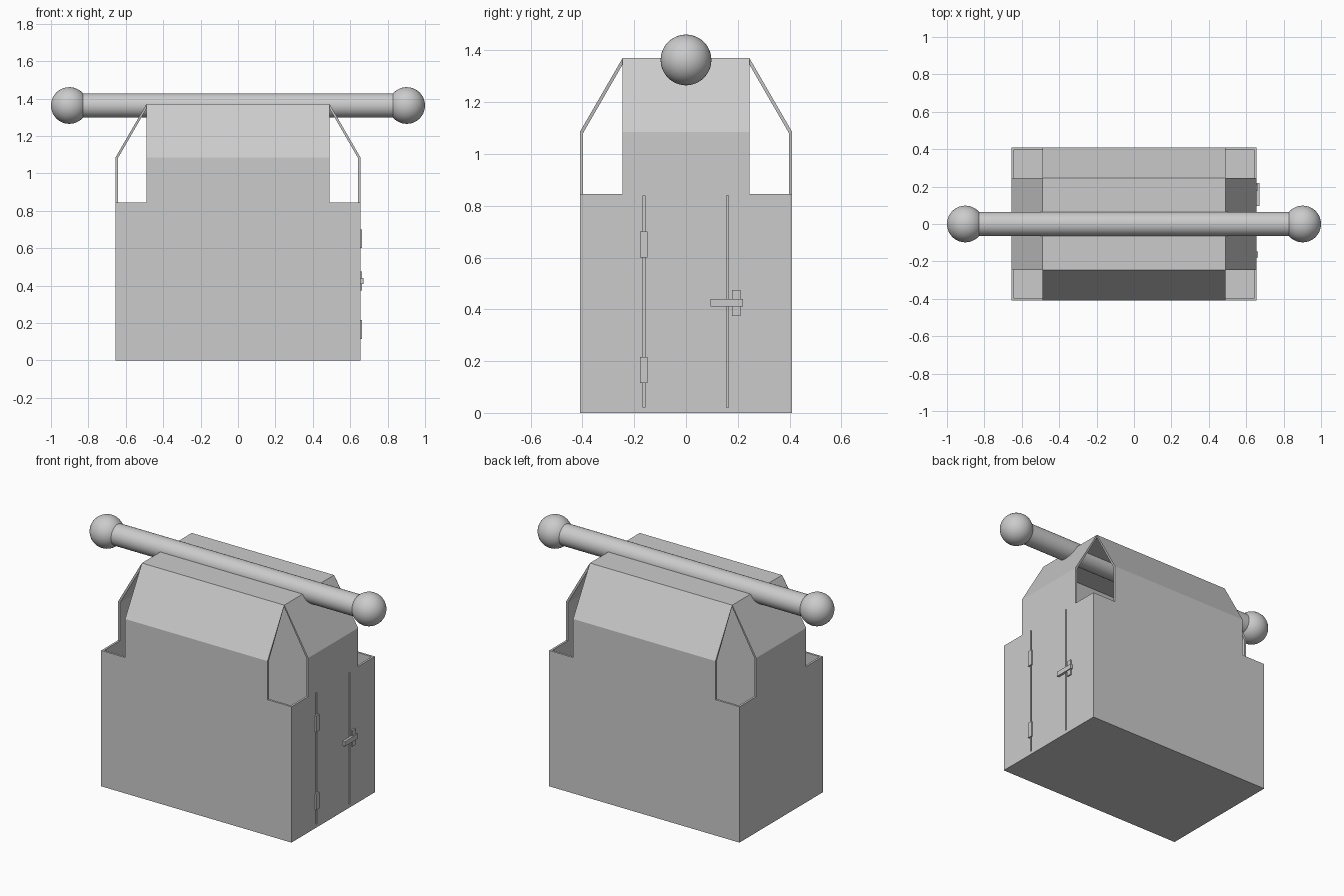
import bpy, bmesh, math
from mathutils import Vector

default = bpy.data.objects.get("Cube")
if default:
    bpy.data.objects.remove(default)

grey = bpy.data.materials.new("plain grey")
grey.use_nodes = True
grey.diffuse_color = (0.6, 0.6, 0.6, 1)
grey.node_tree.nodes["Principled BSDF"].inputs["Base Color"].default_value = (0.6, 0.6, 0.6, 1)

W, D = 0.655, 0.41            # half width and depth of the body
TW, TD = 0.49, 0.245          # half width and depth of the roof top
RIM, FOLD, TOP = 0.845, 1.085, 1.37
WALL = 0.013


def finish(name, bm):
    mesh = bpy.data.meshes.new(name)
    bm.to_mesh(mesh)
    bm.free()
    mesh.materials.append(grey)
    obj = bpy.data.objects.new(name, mesh)
    bpy.context.collection.objects.link(obj)
    return obj


def box(name, lo, hi):
    bm = bmesh.new()
    bmesh.ops.create_cube(bm, size=1)
    lo, hi = Vector(lo), Vector(hi)
    for v in bm.verts:
        v.co = (lo + hi) / 2 + v.co * (hi - lo)
    return finish(name, bm)


def smooth(obj):
    bpy.ops.object.select_all(action='DESELECT')
    obj.select_set(True)
    bpy.context.view_layer.objects.active = obj
    bpy.ops.object.shade_smooth_by_angle(angle=math.radians(40))


# Hollow body: floor, four walls with folded-in flaps, and a flat top
bm = bmesh.new()


def face(points):
    bm.faces.new([bm.verts.new(p) for p in points])


def wall(half, narrow, place):
    outline = [(-half, 0), (half, 0), (half, RIM), (narrow, RIM), (narrow, FOLD),
               (-narrow, FOLD), (-narrow, RIM), (-half, RIM)]
    face([place(u, z, 0) for u, z in outline])
    face([place(u, z, f) for u, z, f in
          [(-narrow, FOLD, 0), (narrow, FOLD, 0), (narrow, TOP, 1), (-narrow, TOP, 1)]])


for s in (-1, 1):
    wall(W, TW, lambda u, z, f: (u, s * (TD if f else D), z))
    wall(D, TD, lambda u, z, f: (s * (TW if f else W), u, z))
for x, y, z in ((W, D, 0), (TW, TD, TOP)):
    face([(-x, -y, z), (x, -y, z), (x, y, z), (-x, y, z)])
bmesh.ops.remove_doubles(bm, verts=bm.verts, dist=0.0001)
bmesh.ops.recalc_face_normals(bm, faces=bm.faces)
# Make the floor face down, and so every panel face outward
if min(bm.faces, key=lambda f: f.calc_center_median().z).normal.z > 0:
    bmesh.ops.reverse_faces(bm, faces=bm.faces)
body = finish("body", bm)
shell = body.modifiers.new("wall thickness", 'SOLIDIFY')
shell.thickness = WALL
shell.offset = -1
shell.use_even_offset = True

# Door seams cut into the right-hand end wall
for i, y in enumerate((-0.163, 0.16)):
    cutter = box(f"seam_cutter_{i + 1}", (W - 0.03, y - 0.004, 0.02), (W + 0.03, y + 0.004, 0.84))
    cutter.hide_render = True
    cutter.hide_viewport = True
    cutter.display_type = 'WIRE'
    cut = body.modifiers.new("door seam", 'BOOLEAN')
    cut.operation = 'DIFFERENCE'
    cut.solver = 'EXACT'
    cut.object = cutter

# Hinges and latch
for name, z in (("lower_hinge", 0.165), ("upper_hinge", 0.65)):
    box(name, (W - 0.005, -0.178, z - 0.05), (W + 0.009, -0.148, z + 0.05))
box("latch_plate", (W - 0.005, 0.178, 0.375), (W + 0.009, 0.21, 0.475))
box("latch_bar", (W, 0.095, 0.41), (W + 0.015, 0.22, 0.44))

# Carrying bar with a ball at each end
AXIS = 1.363
bm = bmesh.new()
bmesh.ops.create_cone(bm, cap_ends=True, segments=48, radius1=0.065, radius2=0.065, depth=1.8)
for v in bm.verts:
    v.co = (v.co.z, v.co.y, AXIS - v.co.x)
smooth(finish("carrying_bar", bm))
for name, s in (("left_ball", 1), ("right_ball", -1)):
    bm = bmesh.new()
    bmesh.ops.create_uvsphere(bm, u_segments=48, v_segments=24, radius=0.098)
    for v in bm.verts:
        v.co = (v.co.z + s * 0.902, v.co.y, AXIS - v.co.x)
    smooth(finish(name, bm))
